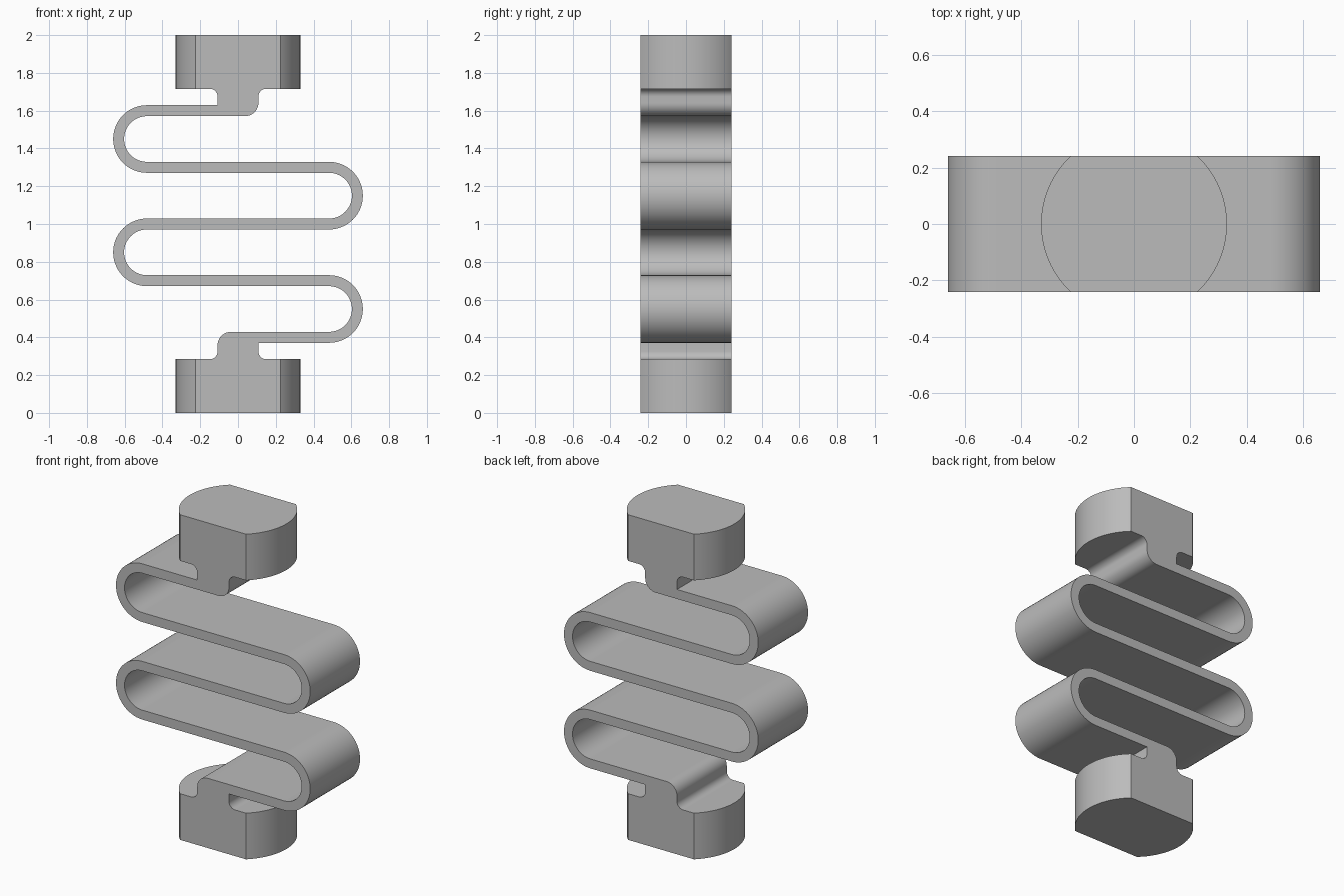
import bpy, bmesh, math
from mathutils import Vector

if "Cube" in bpy.data.objects:
    bpy.data.objects.remove(bpy.data.objects["Cube"], do_unlink=True)

DEPTH = 0.242        # half depth of the whole part
PAD_R, PAD_H = 0.33, 0.284
STEM = 0.108         # half width of the neck
PITCH, HALF_T = 0.3, 0.029
BEND_X = 0.482       # centre of the hairpin bends

grey = bpy.data.materials.new("plain grey")
grey.diffuse_color = (0.5, 0.5, 0.5, 1)
grey.use_nodes = True
grey.node_tree.nodes["Principled BSDF"].inputs["Base Color"].default_value = (0.5, 0.5, 0.5, 1)


def arc(cx, cz, r, start, end, steps):
    """Points along a circular arc, angles in degrees."""
    angles = [math.radians(start + (end - start) * i / steps) for i in range(steps + 1)]
    return [(cx + r * math.cos(a), cz + r * math.sin(a)) for a in angles]


def finish(name, bm):
    bmesh.ops.recalc_face_normals(bm, faces=bm.faces)
    mesh = bpy.data.meshes.new(name)
    bm.to_mesh(mesh)
    bm.free()
    mesh.materials.append(grey)
    obj = bpy.data.objects.new(name, mesh)
    bpy.context.collection.objects.link(obj)
    bpy.ops.object.select_all(action='DESELECT')
    obj.select_set(True)
    bpy.context.view_layer.objects.active = obj
    bpy.ops.object.shade_smooth_by_angle(angle=math.radians(30))
    return obj


def extrude_profile(name, points):
    """Extrude an x-z outline through the full depth."""
    bm = bmesh.new()
    face = bm.faces.new([bm.verts.new((x, -DEPTH, z)) for x, z in points])
    moved = bmesh.ops.extrude_face_region(bm, geom=[face])["geom"]
    verts = [v for v in moved if isinstance(v, bmesh.types.BMVert)]
    bmesh.ops.translate(bm, verts=verts, vec=(0, 2 * DEPTH, 0))
    return finish(name, bm)


def pad(name, z):
    """Round end block with flat front and back."""
    bm = bmesh.new()
    bmesh.ops.create_cone(bm, cap_ends=True, segments=96, radius1=PAD_R, radius2=PAD_R, depth=PAD_H)
    for side in (-1, 1):
        cut = bmesh.ops.bisect_plane(bm, geom=bm.verts[:] + bm.edges[:] + bm.faces[:],
                                     plane_co=(0, side * DEPTH, 0), plane_no=(0, side, 0),
                                     clear_outer=True)["geom_cut"]
        bmesh.ops.contextual_create(bm, geom=[e for e in cut if isinstance(e, bmesh.types.BMEdge)])
    bmesh.ops.translate(bm, verts=bm.verts, vec=(0, 0, z + PAD_H / 2))
    return finish(name, bm)


# One side of the outline: left of the lower neck, then up along the strip
fillet, corner = 0.042, 0.07
low = 1 - 2 * PITCH
side = arc(-STEM - fillet, PAD_H + fillet, fillet, -90, 0, 8)
side += arc(-STEM + corner, low + HALF_T - corner, corner, 180, 90, 10)
for i in range(4):
    s = 1 if i % 2 == 0 else -1
    mid = low + PITCH * (i + 0.5)
    r = PITCH / 2 - s * HALF_T
    side += arc(s * BEND_X, mid, r, -90, 90 if s > 0 else -270, 28)
side += [(-STEM, 2 - low + HALF_T)]
side += arc(-STEM - fillet, 2 - PAD_H - fillet, fillet, 0, 90, 8)

# The other side is the same line turned half a revolution
extrude_profile("serpentine_spring", side + [(-x, 2 - z) for x, z in side])

pad("lower_pad", 0)
pad("upper_pad", 2 - PAD_H)
